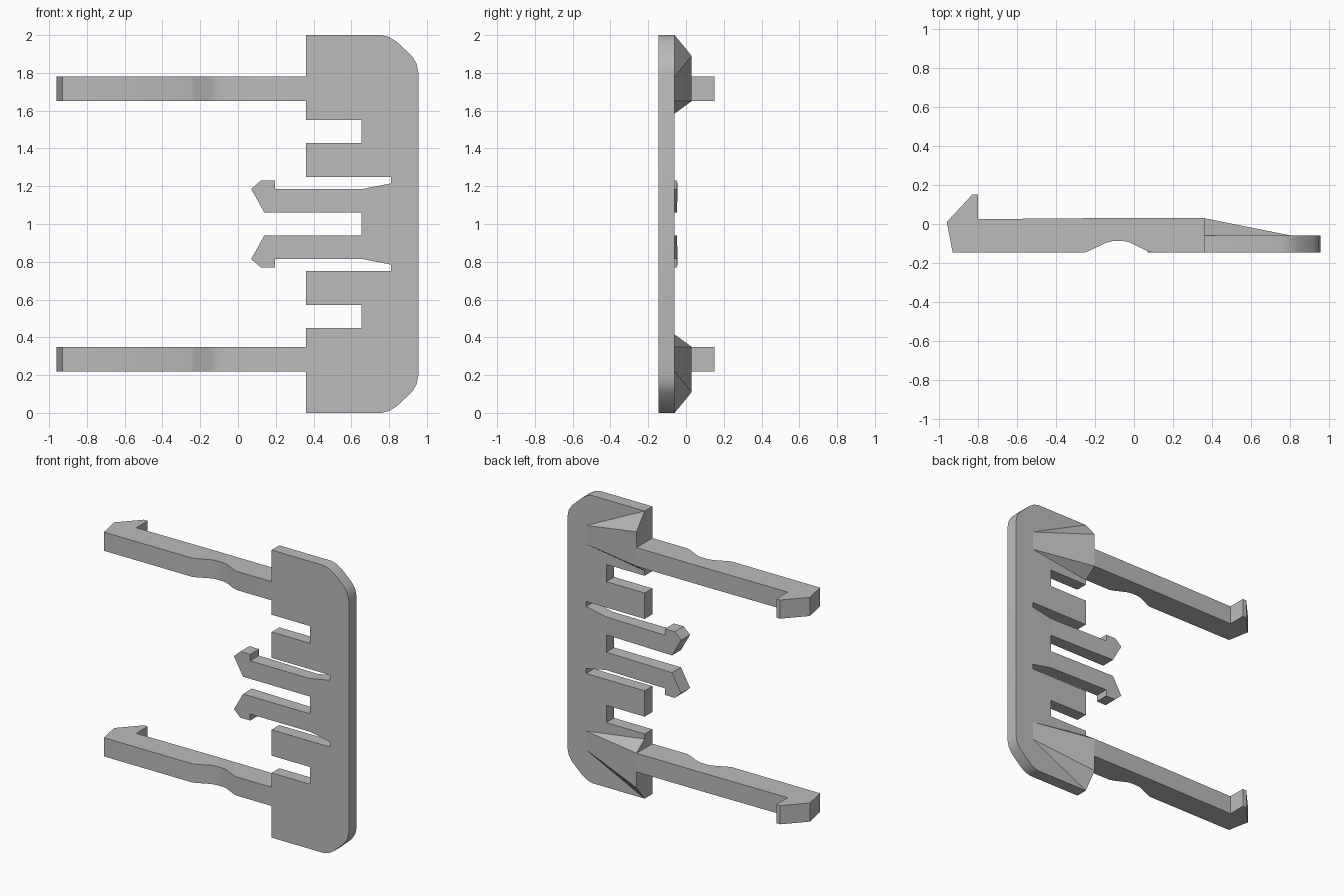
import bpy
import bmesh

cube = bpy.data.objects.get("Cube")
if cube:
    bpy.data.objects.remove(cube, do_unlink=True)

grey = bpy.data.materials.new("plain_grey")
grey.use_nodes = True
colour = (0.5, 0.5, 0.5, 1)
grey.diffuse_color = colour
grey.node_tree.nodes["Principled BSDF"].inputs["Base Color"].default_value = colour

FRONT, BACK = -0.145, -0.06


def finish(name, bm, smooth=False):
    bmesh.ops.recalc_face_normals(bm, faces=bm.faces)
    mesh = bpy.data.meshes.new(name)
    bm.to_mesh(mesh)
    bm.free()
    mesh.materials.append(grey)
    obj = bpy.data.objects.new(name, mesh)
    bpy.context.collection.objects.link(obj)
    if smooth:
        bpy.ops.object.select_all(action="DESELECT")
        obj.select_set(True)
        bpy.context.view_layer.objects.active = obj
        bpy.ops.object.shade_smooth_by_angle()


def prism(name, first, second, smooth=False):
    """Solid between two matching outlines."""
    bm = bmesh.new()
    a = [bm.verts.new(p) for p in first]
    b = [bm.verts.new(p) for p in second]
    bm.faces.new(a)
    bm.faces.new(b)
    for i in range(len(a)):
        j = (i + 1) % len(a)
        bm.faces.new((a[i], a[j], b[j], b[i]))
    finish(name, bm, smooth)


# Comb plate: lower half outline, mirrored about mid height
half = [(.655, .94), (.655, .815), (.81, .785), (.81, .75), (.36, .75),
        (.36, .57), (.655, .57), (.655, .45), (.36, .45), (.36, 0),
        (.76, 0), (.80, .01), (.84, .035), (.92, .11), (.945, .15), (.955, .20)]
outline = half + [(x, 2 - z) for x, z in reversed(half)]
prism("comb_plate", [(x, FRONT, z) for x, z in outline],
      [(x, BACK, z) for x, z in outline], True)

prong = [(.655, .815), (.195, .815), (.195, .77), (.12, .77),
         (.07, .815), (.14, .94), (.655, .94)]
arm = [(.36, FRONT), (.09, FRONT), (.06, -.135), (-.02, -.095), (-.05, -.088),
       (-.11, -.088), (-.14, -.095), (-.225, -.135), (-.25, FRONT), (-.93, FRONT),
       (-.96, .01), (-.83, .15), (-.80, .15), (-.80, .025), (-.20, .03), (.36, .03)]

for label, flip in (("lower", False), ("upper", True)):
    def height(z):
        return 2 - z if flip else z

    # Inner snap prong, thickening slightly towards its hook
    prism(label + "_prong", [(x, FRONT, height(z)) for x, z in prong],
          [(x, BACK + .025 * (.655 - x), height(z)) for x, z in prong])

    # Long arm with flexing dip and end hook
    prism(label + "_arm", [(x, y, height(.22)) for x, y in arm],
          [(x, y, height(.35)) for x, y in arm], True)

    # Ramped rib that joins the arm to the plate
    bm = bmesh.new()
    for x, y, z in ((.81, BACK, .22), (.81, BACK, .35), (.36, BACK, 0),
                    (.36, BACK, .415), (.36, .03, .11), (.36, .03, .35)):
        bm.verts.new((x, y, height(z)))
    bmesh.ops.convex_hull(bm, input=bm.verts)
    bmesh.ops.dissolve_limit(bm, angle_limit=.01, verts=bm.verts, edges=bm.edges)
    finish(label + "_ramp", bm)
